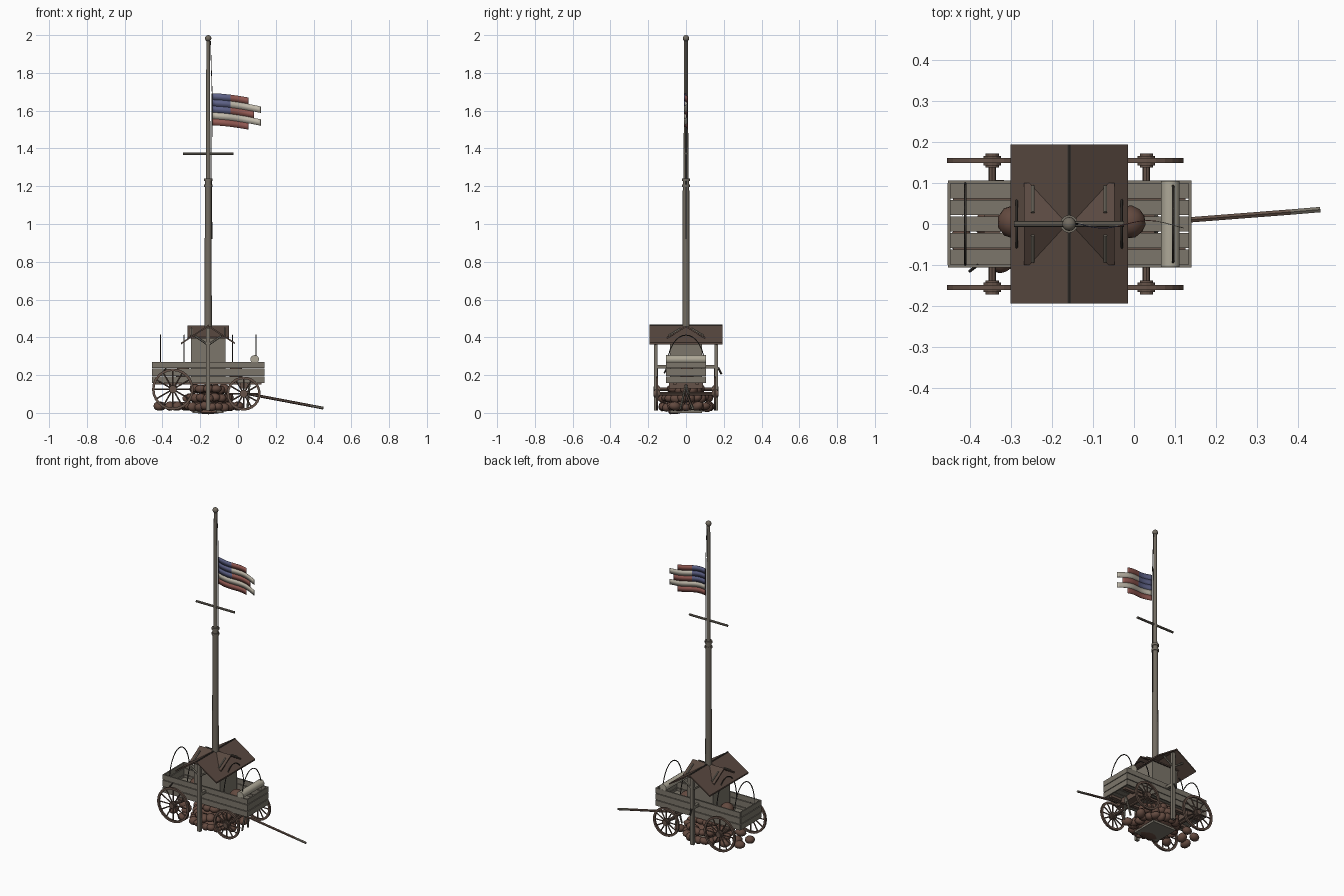
import bpy, bmesh, math, random
from mathutils import Vector, Matrix

cube = bpy.data.objects.get("Cube")
if cube:
    bpy.data.objects.remove(cube, do_unlink=True)
random.seed(4)


def material(name, *rgb):
    m = bpy.data.materials.new(name)
    m.use_nodes = True
    m.diffuse_color = (*rgb, 1)
    m.node_tree.nodes["Principled BSDF"].inputs["Base Color"].default_value = (*rgb, 1)
    return m


GREY = material("weathered wood", 0.20, 0.18, 0.145)
POLE = material("mast wood", 0.17, 0.15, 0.12)
BROWN = material("brown wood", 0.13, 0.085, 0.065)
ROOF = material("roof boards", 0.10, 0.066, 0.052)
STONE = material("brown stone", 0.125, 0.068, 0.05)
DARK = material("dark iron", 0.04, 0.035, 0.03)
CREAM = material("canvas", 0.42, 0.39, 0.31)
RED = material("faded red", 0.29, 0.10, 0.085)
WHITE = material("faded white", 0.52, 0.48, 0.40)
BLUE = material("faded blue", 0.11, 0.12, 0.24)


def finish(name, bm, *mats, smooth=False):
    bmesh.ops.recalc_face_normals(bm, faces=bm.faces)
    me = bpy.data.meshes.new(name)
    bm.to_mesh(me)
    bm.free()
    ob = bpy.data.objects.new(name, me)
    bpy.context.collection.objects.link(ob)
    for m in mats:
        me.materials.append(m)
    if smooth:
        bpy.ops.object.select_all(action="DESELECT")
        ob.select_set(True)
        bpy.context.view_layer.objects.active = ob
        bpy.ops.object.shade_smooth_by_angle(angle=math.radians(40))
    return ob


def box(bm, lo, hi):
    lo, hi = Vector(lo), Vector(hi)
    mat = Matrix.Translation((lo + hi) / 2) @ Matrix.Diagonal((*(hi - lo), 1))
    bmesh.ops.create_cube(bm, size=1, matrix=mat)


def rod(bm, a, b, r, r2=None, sides=8):
    a, b = Vector(a), Vector(b)
    turn = (b - a).to_track_quat("Z", "Y").to_matrix().to_4x4()
    bmesh.ops.create_cone(bm, cap_ends=True, segments=sides, radius1=r,
                          radius2=r if r2 is None else r2, depth=(b - a).length,
                          matrix=Matrix.Translation((a + b) / 2) @ turn)


MX = -0.158  # mast position along the wagon

# Wagon bed: floor planks, side planks, end boards and uprights
bm = bmesh.new()
for i in range(5):
    y = -0.1 + i * 0.04
    box(bm, (-0.45, y + 0.0015, 0.165), (0.135, y + 0.0385, 0.177))
finish("floor_planks", bm, GREY)
bm = bmesh.new()
for z0, z1 in ((0.158, 0.192), (0.196, 0.234), (0.238, 0.27)):
    for s in (-1, 1):
        box(bm, (-0.453, s * 0.102 - 0.004, z0), (0.14, s * 0.102 + 0.004, z1))
    for x in (-0.45, 0.136):
        box(bm, (x - 0.004, -0.1, z0), (x + 0.004, 0.1, z1))
finish("wagon_sides", bm, GREY)
bm = bmesh.new()
for x in (-0.345, 0.03):
    box(bm, (x - 0.02, -0.09, 0.13), (x + 0.02, 0.09, 0.166))
for y in (-0.06, 0.06):
    box(bm, (-0.44, y - 0.01, 0.15), (0.125, y + 0.01, 0.166))
finish("bed_frame", bm, BROWN)

# Bare cover hoops
for i, x in enumerate((-0.41, -0.285, -0.03, 0.095)):
    cu = bpy.data.curves.new("hoop", "CURVE")
    cu.dimensions = "3D"
    cu.bevel_depth = 0.003
    cu.bevel_resolution = 1
    sp = cu.splines.new("POLY")
    sp.points.add(16)
    for k, p in enumerate(sp.points):
        a = math.pi * k / 16
        p.co = (x, 0.1 * math.cos(a), 0.24 + 0.172 * math.sin(a), 1)
    cu.materials.append(DARK)
    bpy.context.collection.objects.link(bpy.data.objects.new(f"cover_hoop_{i + 1}", cu))

# Wheels, hubs and axles
for label, x, z, r in (("rear", -0.345, 0.125, 0.11), ("front", 0.03, 0.102, 0.09)):
    for side, s in (("left", 1), ("right", -1)):
        bm = bmesh.new()
        n = 24
        rings = []
        for k in range(n):
            a = 2 * math.pi * k / n
            rings.append([bm.verts.new((x + q * math.cos(a), s * 0.154 + w, z + q * math.sin(a)))
                          for q, w in ((r, -.006), (r, .006), (r - .013, .006), (r - .013, -.006))])
        for k in range(n):
            u, v = rings[k], rings[(k + 1) % n]
            for j in range(4):
                bm.faces.new((u[j], u[j - 1], v[j - 1], v[j]))
        for k in range(12):
            a = 2 * math.pi * k / 12
            d = Vector((math.cos(a), 0, math.sin(a)))
            c = Vector((x, s * 0.154, z))
            rod(bm, c, c + d * (r - 0.01), 0.004, sides=6)
        rod(bm, (x, s * 0.137, z), (x, s * 0.172, z), 0.016, sides=12)
        rod(bm, (x, s * 0.142, z), (x, s * 0.166, z), 0.021, sides=12)
        finish(f"{label}_{side}_wheel", bm, BROWN)
    bm = bmesh.new()
    rod(bm, (x, -0.15, z), (x, 0.15, z), 0.009)
    finish(f"{label}_axle", bm, BROWN)

# Tongue and its props
bm = bmesh.new()
rod(bm, (0.03, 0.002, 0.105), (0.38, 0.029, 0.039), 0.0075, sides=6)
finish("tongue", bm, BROWN)
bm = bmesh.new()
rod(bm, (0.38, 0.029, 0.039), (0.452, 0.035, 0.025), 0.0075, sides=6)
for s in (-1, 1):
    rod(bm, (0.06, 0, 0.15), (0.05, s * 0.03, 0.02), 0.006, sides=6)
finish("tongue_tip_and_props", bm, GREY)

# Bedroll
bm = bmesh.new()
rod(bm, (0.088, -0.105, 0.283), (0.088, 0.105, 0.283), 0.023, sides=14)
finish("bedroll", bm, CREAM, smooth=True)

# Hut, side posts and cross beams
bm = bmesh.new()
box(bm, (-0.25, -0.085, 0.17), (-0.067, 0.085, 0.40))
finish("hut", bm, GREY)
bm = bmesh.new()
for s in (-1, 1):
    box(bm, (MX - 0.011, s * 0.16 - 0.009, 0.012), (MX + 0.011, s * 0.16 + 0.009, 0.45))
    for d in (-1, 1):
        rod(bm, (MX, s * 0.16, 0.36), (MX + d * 0.07, s * 0.16, 0.408), 0.006, sides=6)
box(bm, (MX - 0.009, -0.165, 0.235), (MX + 0.009, 0.165, 0.253))
finish("side_posts", bm, GREY)
bm = bmesh.new()
rod(bm, (-0.38, -0.10, 0.24), (-0.40, -0.115, 0.21), 0.004, sides=6)
rod(bm, (MX, 0.17, 0.24), (MX, 0.188, 0.205), 0.005, sides=6)
finish("iron_pegs", bm, DARK)


def gable(name, half, length, ridge, eave, along_x, mat):
    t = 0.009
    prof = [(-half, eave), (0, ridge), (half, eave), (half, eave - t), (0, ridge - t), (-half, eave - t)]
    bm = bmesh.new()
    ends = []
    for e in (-length, length):
        ends.append([bm.verts.new((MX + e, u, z) if along_x else (MX + u, e, z)) for u, z in prof])
    for j in range(6):
        bm.faces.new((ends[0][j - 1], ends[0][j], ends[1][j], ends[1][j - 1]))
    for e in ends:
        bm.faces.new((e[0], e[1], e[4], e[5]))
        bm.faces.new((e[1], e[2], e[3], e[4]))
    finish(name, bm, mat)


# Crossed gable roofs with ridge pole and battens
gable("main_roof", 0.143, 0.194, 0.465, 0.372, False, ROOF)
gable("cross_roof", 0.1, 0.11, 0.462, 0.402, True, ROOF)
bm = bmesh.new()
rod(bm, (MX, -0.194, 0.462), (MX, 0.194, 0.462), 0.005, sides=6)
finish("ridge_pole", bm, DARK)
bm = bmesh.new()
for x in (MX - 0.088, MX + 0.088):
    for s in (-1, 1):
        rod(bm, (x, s * 0.028, 0.448), (x, s * 0.092, 0.41), 0.005, sides=6)
finish("roof_battens", bm, GREY)

# Mast, collar, yard, finial and halyard
bm = bmesh.new()
rod(bm, (MX, 0, 0.02), (MX, 0, 1.24), 0.021, 0.017, 12)
for z in (1.195, 1.228):
    rod(bm, (MX, 0, z), (MX, 0, z + 0.014), 0.022, sides=12)
rod(bm, (MX, 0, 1.2), (MX, 0, 1.975), 0.013, 0.010, 10)
finish("mast", bm, POLE, smooth=True)
bm = bmesh.new()
rod(bm, (-0.292, 0, 1.371), (-0.024, 0, 1.371), 0.007)
finish("yard", bm, POLE)
bm = bmesh.new()
bmesh.ops.create_uvsphere(bm, u_segments=12, v_segments=8, radius=0.017,
                          matrix=Matrix.Translation((MX, 0, 1.983)))
finish("finial", bm, POLE, smooth=True)
bm = bmesh.new()
rod(bm, (MX + 0.012, 0, 1.97), (MX + 0.021, 0, 1.69), 0.002, sides=5)
rod(bm, (MX + 0.021, 0, 1.69), (MX + 0.019, 0, 1.2), 0.002, sides=5)
rod(bm, (MX + 0.019, 0, 1.2), (MX + 0.02, 0, 0.92), 0.002, sides=5)
finish("halyard", bm, DARK)

# Torn, waving flag: one strip of cloth per stripe, cut to its own length
bm = bmesh.new()
cols = 16
for row, tip in enumerate((0.055, 0.12, 0.085, 0.12, 0.055)):
    pairs = []
    for k in range(cols + 1):
        f = k / cols
        x = -0.135 + f * (tip + 0.135)
        g = (x + 0.135) / 0.255
        y = -0.010 * math.sin(g * 7) - 0.004 * g
        top = 1.692 - row * 0.034 - 0.036 * g ** 1.6
        pairs.append((bm.verts.new((x, y, top)), bm.verts.new((x, y, top - 0.034))))
    for (a, b), (c, d) in zip(pairs, pairs[1:]):
        face = bm.faces.new((a, b, d, c))
        blue = row < 3 and face.calc_center_median().x < -0.04
        face.material_index = 2 if blue else row % 2
flag = finish("flag", bm, RED, WHITE, BLUE, smooth=True)
mod = flag.modifiers.new("thickness", "SOLIDIFY")
mod.thickness = 0.002

# Foundation slab and rubble heap
bm = bmesh.new()
box(bm, (-0.24, -0.085, 0), (-0.076, 0.085, 0.014))
finish("foundation_slab", bm, GREY)


def stone(bm, c, size):
    turn = Matrix.Rotation(random.uniform(-0.5, 0.5), 4, "X") @ Matrix.Rotation(random.uniform(0, 3), 4, "Z")
    bmesh.ops.create_icosphere(bm, subdivisions=2, radius=1,
                               matrix=Matrix.Translation(c) @ turn @ Matrix.Diagonal((*size, 1)))


bm = bmesh.new()
for layer, (z, hx, hy, n) in enumerate(((0.032, 0.13, 0.135, 22), (0.078, 0.115, 0.12, 18), (0.125, 0.085, 0.08, 12))):
    for k in range(n):
        a = 2 * math.pi * (k + 0.5 * layer) / n
        w = random.uniform(0.85, 1.0)
        stone(bm, (MX + hx * w * math.cos(a), hy * w * math.sin(a), z + random.uniform(-0.004, 0.006)),
              (random.uniform(0.026, 0.036), random.uniform(0.022, 0.03), random.uniform(0.02, 0.026)))
    stone(bm, (MX, 0, z), (hx * 0.8, hx * 0.8, 0.025))
for x, y in ((-0.42, -0.04), (-0.41, 0.05), (-0.36, 0.0), (-0.33, 0.08), (-0.32, -0.09), (0.0, -0.06), (0.0, 0.06)):
    stone(bm, (x, y, 0.036), (0.034, 0.028, 0.024))
finish("rubble", bm, STONE, smooth=True)

# Round sacks at both ends of the hut
bm = bmesh.new()
for x in (-0.292, -0.012):
    stone(bm, (x, 0.005, 0.213), (0.041, 0.041, 0.04))
finish("sacks", bm, STONE, smooth=True)
